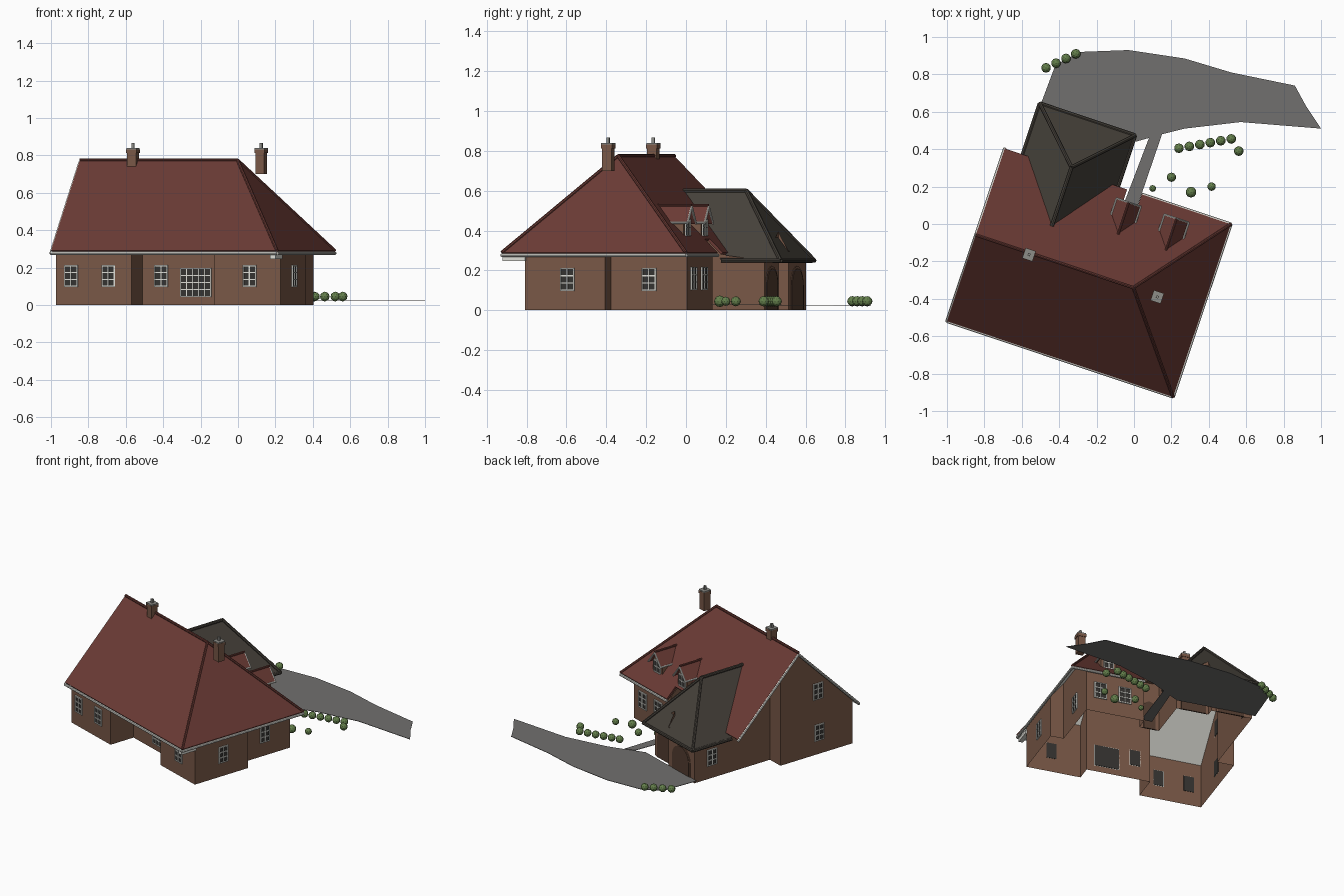
import bpy, bmesh, math
from mathutils import Matrix, Vector

cube = bpy.data.objects.get("Cube")
if cube:
    bpy.data.objects.remove(cube, do_unlink=True)

# House frame: x along the front eave, y towards the back
HOUSE = Matrix.Translation((-1, -.52, 0)) @ Matrix.Rotation(math.radians(-18.5), 4, 'Z')
WORLD = Matrix.Identity(4)


def material(name, r, g, b):
    m = bpy.data.materials.new(name)
    m.use_nodes = True
    m.diffuse_color = (r, g, b, 1)
    m.node_tree.nodes["Principled BSDF"].inputs["Base Color"].default_value = (r, g, b, 1)
    return m


RED = material("red_tile", .145, .043, .035)
DARK = material("dark_tile", .06, .052, .042)
BRICK = material("brown_brick", .19, .098, .062)
WHITE = material("off_white", .72, .72, .67)
GLASS = material("dark_glass", .035, .033, .03)
WOOD = material("dark_wood", .085, .046, .03)
PAVING = material("grey_paving", .165, .162, .157)
LEAF = material("leaf_green", .125, .21, .07)
STONE = material("grey_cap", .27, .27, .25)


def finish(name, bm, mats, frame=HOUSE, thick=0):
    me = bpy.data.meshes.new(name)
    bm.to_mesh(me)
    bm.free()
    for m in mats:
        me.materials.append(m)
    ob = bpy.data.objects.new(name, me)
    bpy.context.collection.objects.link(ob)
    ob.matrix_world = frame
    if thick:
        mod = ob.modifiers.new("thickness", 'SOLIDIFY')
        mod.thickness = thick
        mod.offset = -1
        mod.material_offset = len(mats) - 1  # second material lines the underside
    return ob


def sheet(name, verts, faces, mats, thick=0, frame=HOUSE):
    bm = bmesh.new()
    vs = [bm.verts.new(v) for v in verts]
    for f in faces:
        bm.faces.new([vs[i] for i in f])
    return finish(name, bm, mats, frame, thick)


def paving(name, outline, z):
    sheet(name, [(x, y, z) for x, y in outline], [range(len(outline))], [PAVING], .003, WORLD)


def add_box(bm, centre, size, mat_index=0):
    m = Matrix.Translation(centre) @ Matrix.Diagonal((*size, 1))
    for v in bmesh.ops.create_cube(bm, size=1, matrix=m)["verts"]:
        for f in v.link_faces:
            f.material_index = mat_index


def tube(name, a, b, r, mat):
    a, b = Vector(a), Vector(b)
    d = b - a
    m = Matrix.Translation((a + b) / 2) @ d.to_track_quat('Z', 'Y').to_matrix().to_4x4()
    bm = bmesh.new()
    bmesh.ops.create_cone(bm, cap_ends=True, segments=8, radius1=r, radius2=r, depth=d.length, matrix=m)
    return finish(name, bm, [mat])


def facing(x, y, z, angle):
    return HOUSE @ Matrix.Translation((x, y, z)) @ Matrix.Rotation(math.radians(angle), 4, 'Z')


def window(name, x, y, z, angle, w=.07, h=.11, cols=2, rows=3):
    bm = bmesh.new()
    add_box(bm, (0, 0, 0), (w, .006, h), 1)
    for i in range(cols + 1):
        add_box(bm, (w * (i / cols - .5), -.004, 0), (.006, .008, h + .006))
    for j in range(rows + 1):
        add_box(bm, (0, -.004, h * (j / rows - .5)), (w, .008, .006))
    finish(name, bm, [WHITE, GLASS], facing(x, y, z, angle))


def arched_door(name, x, y, w, h):
    # Flat arched leaf inside a slightly larger brick surround
    for part, grow, depth, mat in (("surround", .012, .003, BRICK), ("leaf", 0, .006, WOOD)):
        r = w / 2 + grow
        pts = [(-r, 0), (r, 0)]
        pts += [(r * math.cos(t * math.pi / 10), h - w / 2 + r * math.sin(t * math.pi / 10)) for t in range(11)]
        sheet(name + "_" + part, [(px, -depth, pz) for px, pz in pts],
              [range(len(pts))], [mat], .006, facing(x, y, 0, 180))


# Main roof, red above and white below, with a notch over the entrance
EAVE, RIDGE, W, D, MID, HIP = .29, .775, 1.275, .974, .487, .889
PITCH, END_PITCH = (RIDGE - EAVE) / MID, (RIDGE - EAVE) / (W - HIP)
NOTCH = .905
notch_z = EAVE + (D - NOTCH) * PITCH
main = [(0, 0, EAVE), (W, 0, EAVE), (W, D, EAVE), (0, D, EAVE), (0, MID, RIDGE), (HIP, MID, RIDGE),
        (.772, D, EAVE), (.772, NOTCH, notch_z), (.69, NOTCH, notch_z), (.69, D, EAVE)]
sheet("main_roof", main, [(0, 1, 5, 4), (1, 2, 5), (2, 6, 7, 8, 9, 3, 4, 5)], [RED, WHITE], .014)
for name, a, b in (("ridge", 4, 5), ("front_hip", 1, 5), ("rear_hip", 2, 5)):
    tube("main_" + name, main[a], main[b], .009, RED)
drop = Vector((0, 0, -.014))
for name, a, b in (("front_gutter", 0, 1), ("right_gutter", 1, 2), ("rear_gutter", 6, 2),
                   ("front_verge", 0, 4), ("rear_verge", 3, 4)):
    tube(name, Vector(main[a]) + drop, Vector(main[b]) + drop, .009, WHITE)

# Rear wing roof
LOW, HIGH, LEFT, RIGHT, BACK = .25, .6, .101, .639, 1.262
WING_PITCH = (HIGH - LEFT) / (RIGHT - LEFT) * 2
wing = [(LEFT, .95, LOW), (RIGHT, .95, LOW), (RIGHT, BACK, LOW), (LEFT, BACK, LOW),
        (.37, .66, HIGH), (.37, .992, HIGH)]
sheet("wing_roof", wing, [(0, 4, 5, 3), (1, 2, 5, 4), (2, 3, 5)], [DARK], .016)
for name, a, b in (("ridge", 4, 5), ("right_hip", 2, 5), ("left_hip", 3, 5),
                   ("left_eave", 0, 3), ("right_eave", 1, 2), ("end_eave", 2, 3)):
    tube("wing_" + name, wing[a], wing[b], .011, DARK)


# Outer walls, one stepped plan rising to the underside of the roofs
def wall_top(x, y):
    over_main = EAVE + min(min(y, D - y) * PITCH, (W - x) * END_PITCH)
    over_wing = LOW + min(min(x - LEFT, RIGHT - x, BACK - y) * WING_PITCH, HIGH - LOW)
    return (over_main if y < D else over_wing) - .018


plan = [(.13, .62), (.015, .62), (.015, MID), (.015, .04), (.441, .04), (.441, .225), (.881, .225),
        (.881, .115), (1.184, .115), (1.255, .115), (1.255, .54), (1.165, .54), (1.165, .835),
        (1.165, .944), (.765, .944), (.765, .86), (.63, .86), (.63, .97), (.63, 1.174),
        (.41, 1.174), (.41, 1.227), (.13, 1.227), (.13, .97)]
n = len(plan)
sheet("outer_walls", [(x, y, 0) for x, y in plan] + [(x, y, wall_top(x, y)) for x, y in plan],
      [(i, (i + 1) % n, (i + 1) % n + n, i + n) for i in range(n)], [BRICK])

# Boxed eave end at the front right corner
bm = bmesh.new()
add_box(bm, (1.25, .06, .258), (.03, .12, .024))
finish("boxed_eave_end", bm, [WHITE])

# Windows by wall
for i, (x, y) in enumerate([(.1, .04), (.311, .04), (.547, .225), (1.082, .115)]):
    window(f"front_window_{i}", x, y, .155, 0)
window("wide_front_window", .742, .225, .12, 0, .17, .15, 5, 4)
for i, (x, y) in enumerate([(1.255, .341), (1.165, .743)]):
    window(f"right_window_{i}", x, y, .155, 90)
for i, x in enumerate([.9, 1.07]):
    window(f"rear_window_{i}", x, .944, .16, 180, .08)
for i, (x, y, z) in enumerate([(.015, .31, .155), (.015, .32, .45), (.13, 1.086, .15)]):
    window(f"left_window_{i}", x, y, z, -90)

# Doors
arched_door("left_wing_door", .275, 1.227, .18, .21)
arched_door("right_wing_door", .515, 1.174, .17, .21)
arched_door("entrance_door", .697, .86, .08, .2)

# Dormers
for name, x in (("left_dormer", .72), ("right_dormer", .99)):
    front, back, half, eave, top = .885, .74, .052, .455, .527
    ring = [(-half, .34), (half, .34), (half, eave), (0, top - .012), (-half, eave)]
    sheet(name + "_walls", [(x + a, y, z) for y in (front, back) for a, z in ring],
          [(4, 3, 2, 1, 0)] + [(i, (i + 1) % 5, (i + 1) % 5 + 5, i + 5) for i in range(5)], [BRICK])
    over, lip = .068, .91
    roof = [(x + a, y, z) for y in (lip, .725) for a, z in ((-over, eave - .015), (0, top), (over, eave - .015))]
    sheet(name + "_roof", roof, [(0, 3, 4, 1), (1, 4, 5, 2)], [RED], .01)
    for side, k in (("left", 0), ("right", 2)):
        tube(f"{name}_{side}_barge", Vector(roof[k]) + drop / 2, Vector(roof[1]) + drop / 2, .006, WHITE)
        tube(f"{name}_{side}_gutter", roof[k], Vector(roof[k]) - Vector((0, .1, 0)), .006, WHITE)
    tube(name + "_ridge", roof[1], roof[4], .007, RED)
    window(name + "_window", x, front, .415, 180, .065, .08, 2, 2)

# Chimneys
for name, x, y, base in (("left_chimney", .303, .477, .735), ("right_chimney", 1.025, .48, .7)):
    bm = bmesh.new()
    add_box(bm, (x, y, (base + .83) / 2), (.05, .05, .83 - base))
    add_box(bm, (x, y, .822), (.058, .058, .02))
    add_box(bm, (x, y, .836), (.056, .056, .008), 1)
    add_box(bm, (x, y, .852), (.014, .014, .03), 1)
    finish(name, bm, [BRICK, STONE])

# Driveway and footpath
paving("driveway", [(-.51, .61), (-.17, .5), (.01, .44), (.15, .48), (.27, .51), (.57, .545), (1, .51),
                    (.92, .63), (.86, .74), (.52, .81), (.27, .885), (-.03, .93), (-.29, .92), (-.42, .85)], .027)
paving("footpath", [(-.05, .12), (.02, .1), (.15, .48), (.08, .46)], .03)

# Shrubs
shrubs = [(-.47 + .053 * i, .835 + .025 * i, .026) for i in range(4)]
shrubs += [(.24 + .056 * i, .405 + .01 * i, .026) for i in range(6)]
shrubs += [(.56, .39, .026), (.2, .25, .025), (.1, .19, .018), (.305, .17, .029), (.415, .2, .023)]
for i, (x, y, r) in enumerate(shrubs):
    bm = bmesh.new()
    bmesh.ops.create_icosphere(bm, subdivisions=2, radius=r)
    finish(f"shrub_{i}", bm, [LEAF], Matrix.Translation((x, y, .045)))
